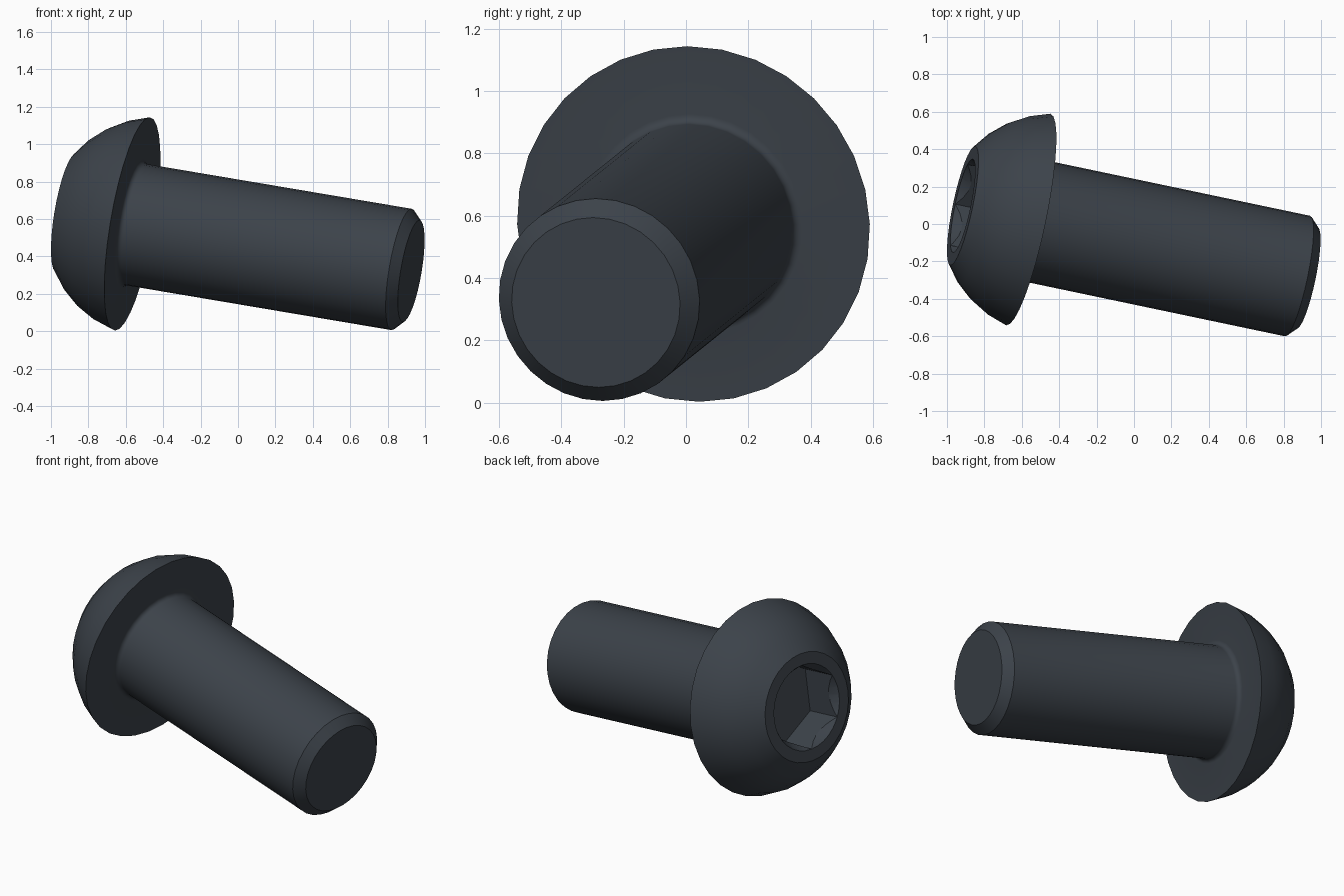
import bpy, bmesh, math
from mathutils import Matrix, Vector

if "Cube" in bpy.data.objects:
    bpy.data.objects.remove(bpy.data.objects["Cube"])

# Main sizes, measured along the bolt axis from the underside of the head
HEAD_R, HEAD_H, TOP_R = 0.578, 0.363, 0.325
SHANK_R, SHANK_L, CHAMFER, FILLET = 0.329, 1.544, 0.053, 0.028
HEX_R, HEX_DEPTH, SINK = 0.255, 0.23, 0.05

# Tilted frame: local z points out of the head, local x points upward
axis = Vector((-0.9657, 0.2028, 0.163)).normalized()
up = (Vector((0, 0, 1)) - axis * axis.z).normalized()
frame = Matrix((up, axis.cross(up), axis)).transposed().to_4x4()
frame = Matrix.Translation((-0.565, 0.024, 0.573)) @ frame

steel = bpy.data.materials.new("dark_blue_grey_steel")
steel.use_nodes = True
colour = (0.045, 0.055, 0.068, 1)
steel.diffuse_color = colour
steel.node_tree.nodes["Principled BSDF"].inputs["Base Color"].default_value = colour


def revolve(name, profile, sides):
    """Closed solid from (radius, height) points turned around local z."""
    bm = bmesh.new()
    verts = [bm.verts.new((r, 0, h)) for r, h in profile]
    edges = [bm.edges.new(pair) for pair in zip(verts, verts[1:])]
    bmesh.ops.spin(bm, geom=verts + edges, cent=(0, 0, 0), axis=(0, 0, 1),
                   angle=math.tau, steps=sides)
    bmesh.ops.remove_doubles(bm, verts=bm.verts, dist=1e-4)
    bmesh.ops.recalc_face_normals(bm, faces=bm.faces)
    mesh = bpy.data.meshes.new(name)
    bm.to_mesh(mesh)
    bm.free()
    mesh.materials.append(steel)
    obj = bpy.data.objects.new(name, mesh)
    bpy.context.collection.objects.link(obj)
    obj.matrix_world = frame
    return obj


# Domed head: arc of a sphere centred on the axis
centre = (TOP_R**2 + HEAD_H**2 - HEAD_R**2) / (2 * HEAD_H)
low = math.atan2(-centre, HEAD_R)
high = math.atan2(HEAD_H - centre, TOP_R)
ball = math.hypot(HEAD_R, centre)
dome = []
for i in range(5):
    a = high + (low - high) * i / 4
    dome.append((ball * math.cos(a), centre + ball * math.sin(a)))

# Fillet between the head and the shank
fillet = []
for i in range(6):
    a = math.pi / 2 * i / 5
    fillet.append((SHANK_R + FILLET * (1 - math.sin(a)),
                   -FILLET * (1 - math.cos(a))))

# Shank with chamfered tip
tip = [(SHANK_R, CHAMFER - SHANK_L), (SHANK_R - CHAMFER, -SHANK_L), (0, -SHANK_L)]
bolt = revolve("button_head_bolt", [(0, HEAD_H)] + dome + fillet + tip, 32)

# Hexagonal socket and its conical countersink
slope = HEX_R * (1 - math.cos(math.pi / 6)) / SINK
above = 0.1
hex_cutter = revolve("hex_socket_cutter", [
    (0, HEAD_H + above), (HEX_R - 0.0005, HEAD_H + above),
    (HEX_R - 0.0005, HEAD_H - HEX_DEPTH), (0, HEAD_H - HEX_DEPTH)], 6)
cone_cutter = revolve("countersink_cutter", [
    (0, HEAD_H + above), (HEX_R + slope * above, HEAD_H + above),
    (HEX_R - slope * SINK, HEAD_H - SINK), (0, HEAD_H - SINK)], 32)

bpy.context.view_layer.objects.active = bolt
for cutter in (hex_cutter, cone_cutter):
    mod = bolt.modifiers.new(cutter.name, "BOOLEAN")
    mod.operation = "DIFFERENCE"
    mod.solver = "EXACT"
    mod.object = cutter
    bpy.ops.object.modifier_apply(modifier=mod.name)
    bpy.data.objects.remove(cutter)

# Smooth round surfaces, crisp rims
bpy.ops.object.select_all(action="DESELECT")
bolt.select_set(True)
bpy.ops.object.shade_smooth_by_angle(angle=math.radians(25))
